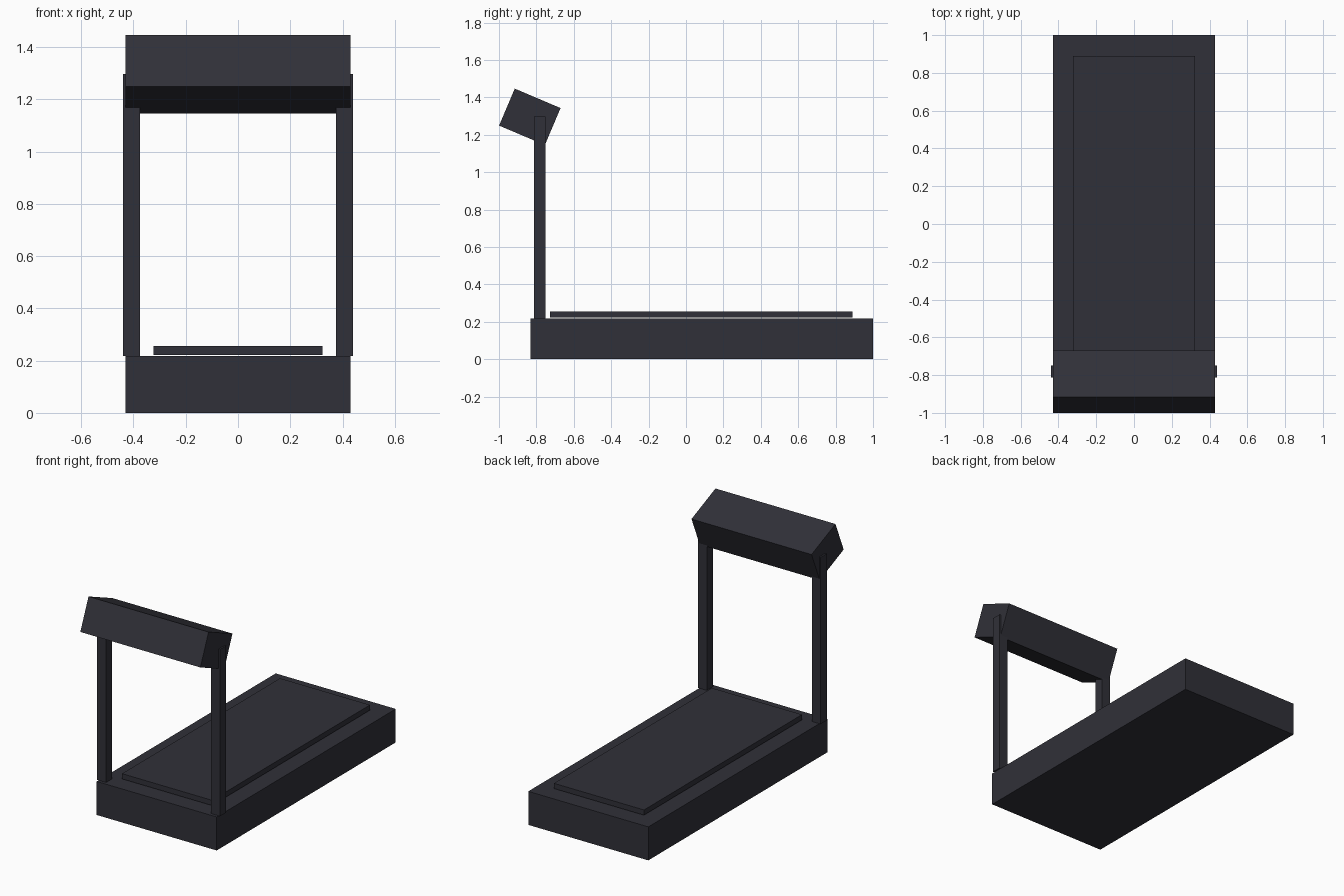
import bpy
import math

default = bpy.data.objects.get("Cube")
if default:
    bpy.data.objects.remove(default, do_unlink=True)

# Single dark charcoal finish
charcoal = bpy.data.materials.new("charcoal")
charcoal.use_nodes = True
colour = (0.03, 0.03, 0.04, 1.0)
charcoal.diffuse_color = colour
charcoal.node_tree.nodes["Principled BSDF"].inputs["Base Color"].default_value = colour


def box(name, centre, size, tilt=0.0):
    """Flat-shaded box, optionally tilted about the x axis."""
    bpy.ops.mesh.primitive_cube_add(size=1, location=centre)
    obj = bpy.context.object
    obj.name = name
    obj.scale = size
    bpy.ops.object.transform_apply(location=False, rotation=False, scale=True)
    obj.rotation_euler.x = tilt
    obj.data.materials.append(charcoal)
    return obj


# Deck base and the running belt just above it
box("deck_base", (0, 0.084, 0.1085), (0.86, 1.832, 0.217))
box("running_belt", (0, 0.082, 0.239), (0.645, 1.617, 0.034))

# Upright posts at the front corners
for side, x in (("left", 0.408), ("right", -0.408)):
    box(side + "_post", (x, -0.781, 0.757), (0.064, 0.062, 1.08))

# Tilted console across the posts
box("console", (0, -0.835, 1.296), (0.86, 0.266, 0.2146), math.radians(-23))
